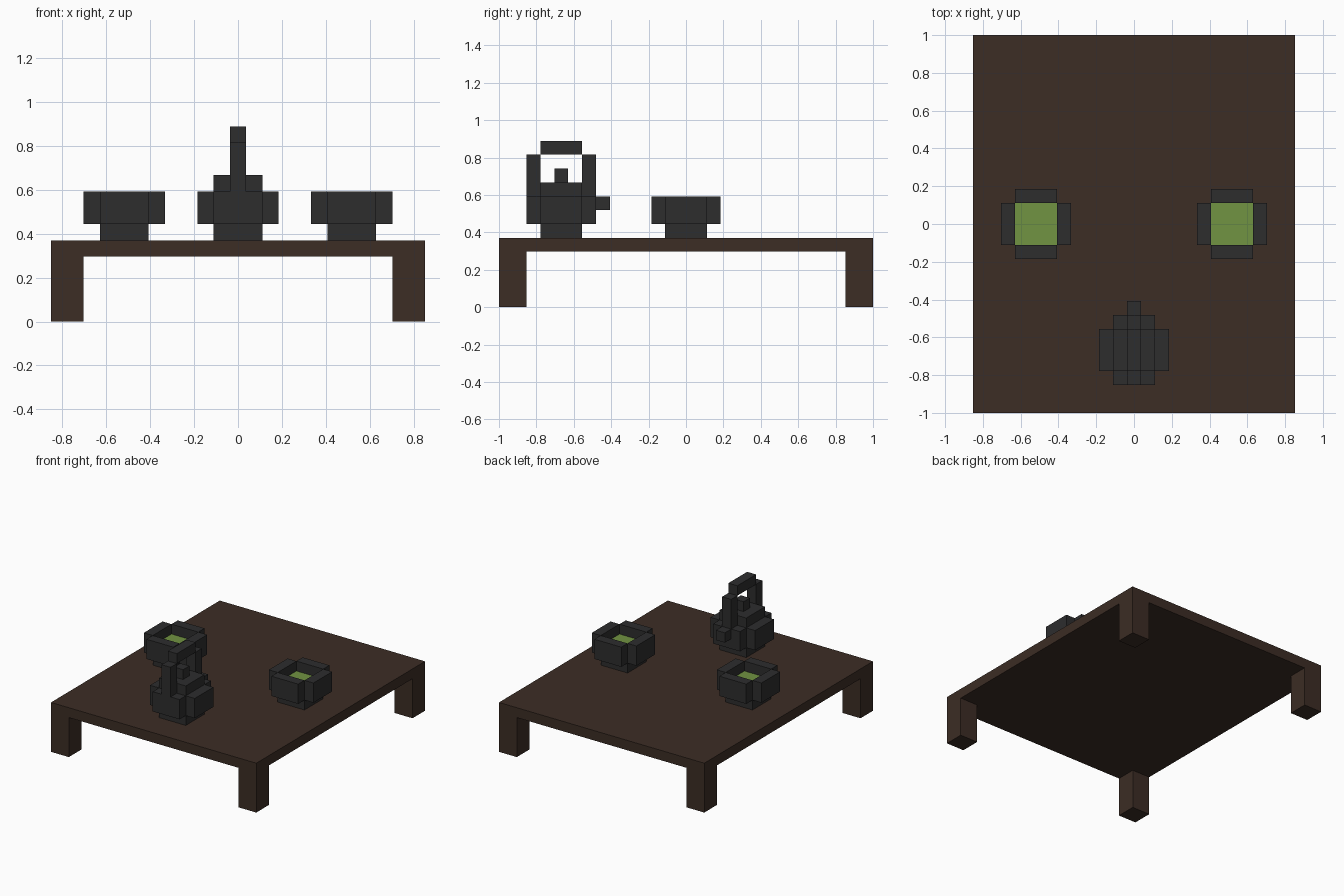
import bpy
from mathutils import Vector

if "Cube" in bpy.data.objects:
    bpy.data.objects.remove(bpy.data.objects["Cube"], do_unlink=True)

U = 2 / 27  # one block unit; the table is 27 blocks long


def material(name, rgb):
    mat = bpy.data.materials.new(name)
    mat.use_nodes = True
    mat.diffuse_color = (*rgb, 1)
    mat.node_tree.nodes["Principled BSDF"].inputs["Base Color"].default_value = (*rgb, 1)
    return mat


wood = material("dark wood", (0.045, 0.026, 0.018))
iron = material("cast iron", (0.026, 0.026, 0.027))
tea = material("green tea", (0.165, 0.292, 0.054))


def box(name, mat, centre, size, bottom, top):
    """Box given in block units: plan centre, plan size and height range."""
    loc = Vector((centre[0], centre[1], (bottom + top) / 2)) * U
    bpy.ops.mesh.primitive_cube_add(size=1, location=loc)
    obj = bpy.context.object
    obj.name = name
    obj.data.name = name
    # Bake the size into the mesh so the object keeps unit scale
    for v in obj.data.vertices:
        v.co *= U
        v.co.x *= size[0]
        v.co.y *= size[1]
        v.co.z *= top - bottom
    obj.data.materials.append(mat)
    return obj


def four_sides(name, x, y):
    """Four plates around a square core, with open corners."""
    for side, dx, dy in (("left", 1, 0), ("right", -1, 0), ("front", 0, -1), ("back", 0, 1)):
        size = (1, 3) if dx else (3, 1)
        box(f"{name}_{side}_wall", iron, (x + 2 * dx, y + 2 * dy), size, 6, 8)


# Table
box("table_top", wood, (0, 0), (23, 27), 4, 5)
for side, sx in (("left", 1), ("right", -1)):
    for end, sy in (("front", -1), ("back", 1)):
        box(f"{end}_{side}_leg", wood, (10.5 * sx, 12.5 * sy), (2, 2), 0, 4)

# Cups filled with tea
for side, sx in (("left", 1), ("right", -1)):
    name = f"{side}_cup"
    box(f"{name}_base", iron, (7 * sx, 0), (3, 3), 5, 6)
    four_sides(name, 7 * sx, 0)
    box(f"{name}_tea", tea, (7 * sx, 0), (3, 3), 6, 7)

# Teapot
POT_Y = -9
box("teapot_core", iron, (0, POT_Y), (3, 3), 5, 8)
four_sides("teapot", 0, POT_Y)
box("teapot_lid", iron, (0, POT_Y), (3, 3), 8, 9)
box("teapot_lid_knob", iron, (0, POT_Y), (1, 1), 9, 10)
box("teapot_spout", iron, (0, POT_Y + 3), (1, 1), 7, 8)
for end, sy in (("front", -1), ("back", 1)):
    box(f"teapot_handle_{end}_post", iron, (0, POT_Y + 2 * sy), (1, 1), 8, 11)
box("teapot_handle_bar", iron, (0, POT_Y), (1, 3), 11, 12)
